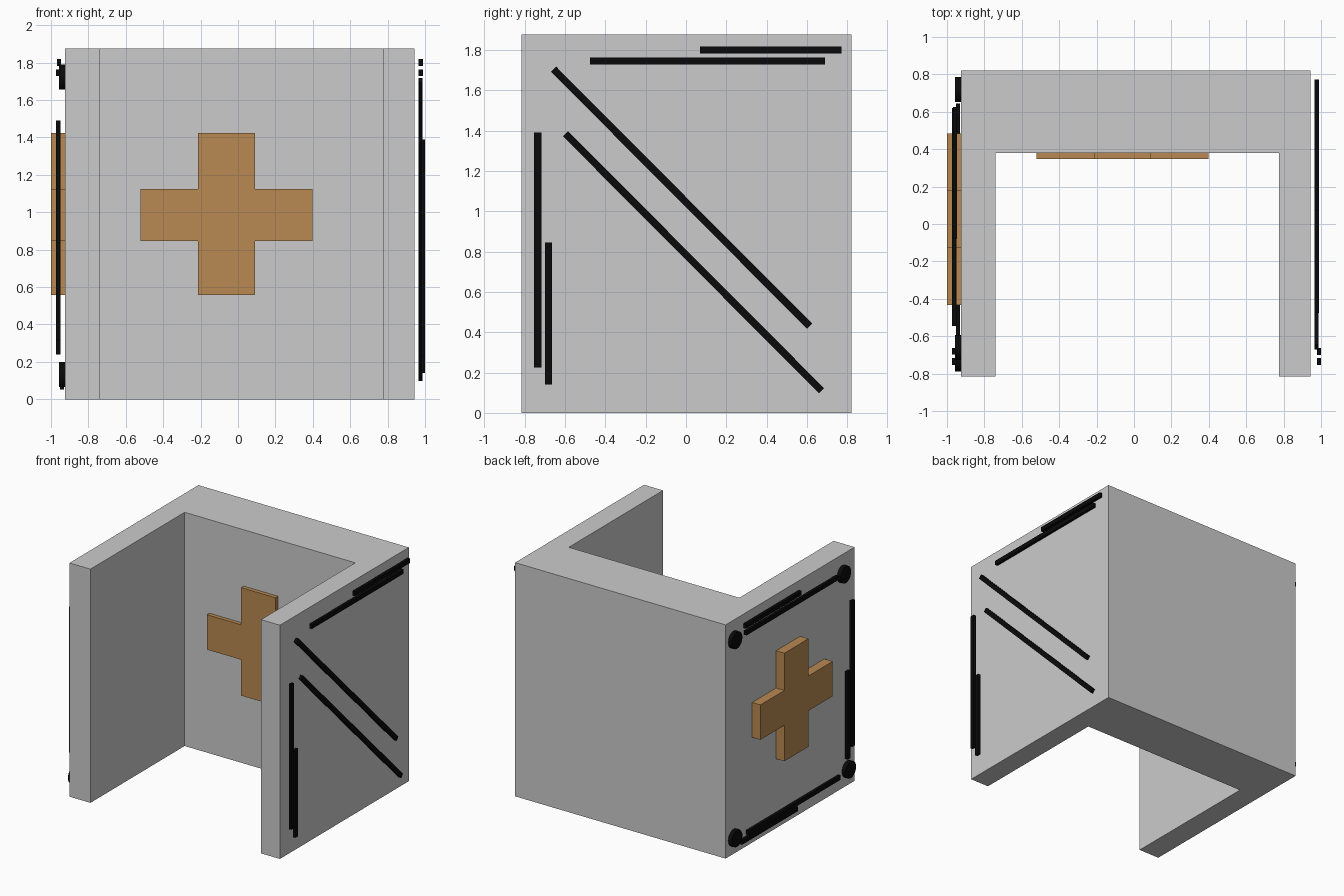
import bpy, bmesh, math
from mathutils import Vector, Matrix

if "Cube" in bpy.data.objects:
    bpy.data.objects.remove(bpy.data.objects["Cube"])


def material(name, color):
    m = bpy.data.materials.new(name)
    m.diffuse_color = color
    m.use_nodes = True
    m.node_tree.nodes["Principled BSDF"].inputs["Base Color"].default_value = m.diffuse_color
    return m


BLACK = material("black", (0.003, 0.003, 0.003, 1))
ORANGE = material("orange_brown", (0.48, 0.25, 0.085, 1))


def finish(name, bm, mat=None):
    bmesh.ops.recalc_face_normals(bm, faces=bm.faces)
    me = bpy.data.meshes.new(name)
    bm.to_mesh(me)
    bm.free()
    if mat:
        me.materials.append(mat)
    ob = bpy.data.objects.new(name, me)
    bpy.context.collection.objects.link(ob)
    return ob


def prism(name, points, depth, mat=None):
    """Extrude a closed outline of 3D points along the depth vector."""
    bm = bmesh.new()
    face = bm.faces.new([bm.verts.new(p) for p in points])
    ext = bmesh.ops.extrude_face_region(bm, geom=[face])
    verts = [g for g in ext["geom"] if isinstance(g, bmesh.types.BMVert)]
    bmesh.ops.translate(bm, verts=verts, vec=depth)
    return finish(name, bm, mat)


def cross_outline(u, v):
    """Plus outline from four horizontal and four vertical coordinates."""
    return [(u[1], v[0]), (u[2], v[0]), (u[2], v[1]), (u[3], v[1]),
            (u[3], v[2]), (u[2], v[2]), (u[2], v[3]), (u[1], v[3]),
            (u[1], v[2]), (u[0], v[2]), (u[0], v[1]), (u[1], v[1])]


def strip(name, x0, x1, start, end, width=0.036):
    """Thin bar on a side wall between two (y, z) points."""
    a, b = Vector(start), Vector(end)
    d = (b - a).normalized()
    n = Vector((-d.y, d.x)) * width / 2
    pts = [(x0, *p) for p in (a + n, b + n, b - n, a - n)]
    return prism(name, pts, (x1 - x0, 0, 0), BLACK)


# U-shaped wall block
xl, xr, yf, yb = -0.926, 0.943, -0.815, 0.82
outline = [(xl, yf), (-0.74, yf), (-0.74, 0.38), (0.775, 0.38),
           (0.775, yf), (xr, yf), (xr, yb), (xl, yb)]
prism("wall_block", [(x, y, 0) for x, y in outline], (0, 0, 1.876))

# Raised crosses on the inner back wall and the outer left wall
heights = (0.557, 0.845, 1.125, 1.424)
prism("inner_cross",
      [(x, 0.38, z) for x, z in cross_outline((-0.52, -0.215, 0.09, 0.397), heights)],
      (0, -0.032, 0), ORANGE)
prism("outer_cross",
      [(xl, y, z) for y, z in cross_outline((-0.432, -0.125, 0.18, 0.484), heights)],
      (-1 - xl, 0, 0), ORANGE)

# Trim strips on the right wall
right = [
    ("right_upper_diagonal", 0.965, (-0.657, 1.705), (0.613, 0.43)),
    ("right_lower_diagonal", 0.965, (-0.598, 1.385), (0.672, 0.11)),
    ("right_long_vertical", 0.978, (-0.735, 0.225), (-0.735, 1.39)),
    ("right_short_vertical", 0.978, (-0.682, 0.14), (-0.682, 0.845)),
    ("right_long_horizontal", 0.966, (-0.475, 1.745), (0.69, 1.745)),
    ("right_short_horizontal", 0.966, (0.07, 1.80), (0.772, 1.80)),
]
for name, x, a, b in right:
    strip(name, x, x + 0.022, a, b)

# Trim strips on the left wall
left = [
    ("left_top_long", -0.972, (0.62, 1.745), (-0.545, 1.745)),
    ("left_top_short", -0.969, (0.625, 1.80), (-0.08, 1.80)),
    ("left_front_long", -0.972, (-0.735, 0.32), (-0.735, 1.49)),
    ("left_front_short", -0.972, (-0.68, 0.24), (-0.68, 0.945)),
    ("left_bottom_long", -0.952, (0.565, 0.115), (-0.602, 0.115)),
    ("left_bottom_short", -0.952, (0.645, 0.07), (-0.06, 0.07)),
]
for name, x, a, b in left:
    strip(name, x, x + 0.022, a, b)

# Round studs at the corners of the left wall
studs = [("top_back", 0.72, 1.722), ("top_front", -0.66, 1.722),
         ("bottom_back", 0.72, 0.132), ("bottom_front", -0.722, 0.132)]
for name, y, z in studs:
    bm = bmesh.new()
    bmesh.ops.create_cone(bm, cap_ends=True, segments=32, radius1=0.067,
                          radius2=0.067, depth=0.032,
                          matrix=Matrix.Translation((-0.942, y, z))
                          @ Matrix.Rotation(math.pi / 2, 4, 'Y'))
    ob = finish(name + "_stud", bm, BLACK)
    bpy.context.view_layer.objects.active = ob
    bpy.ops.object.select_all(action='DESELECT')
    ob.select_set(True)
    bpy.ops.object.shade_smooth_by_angle()
